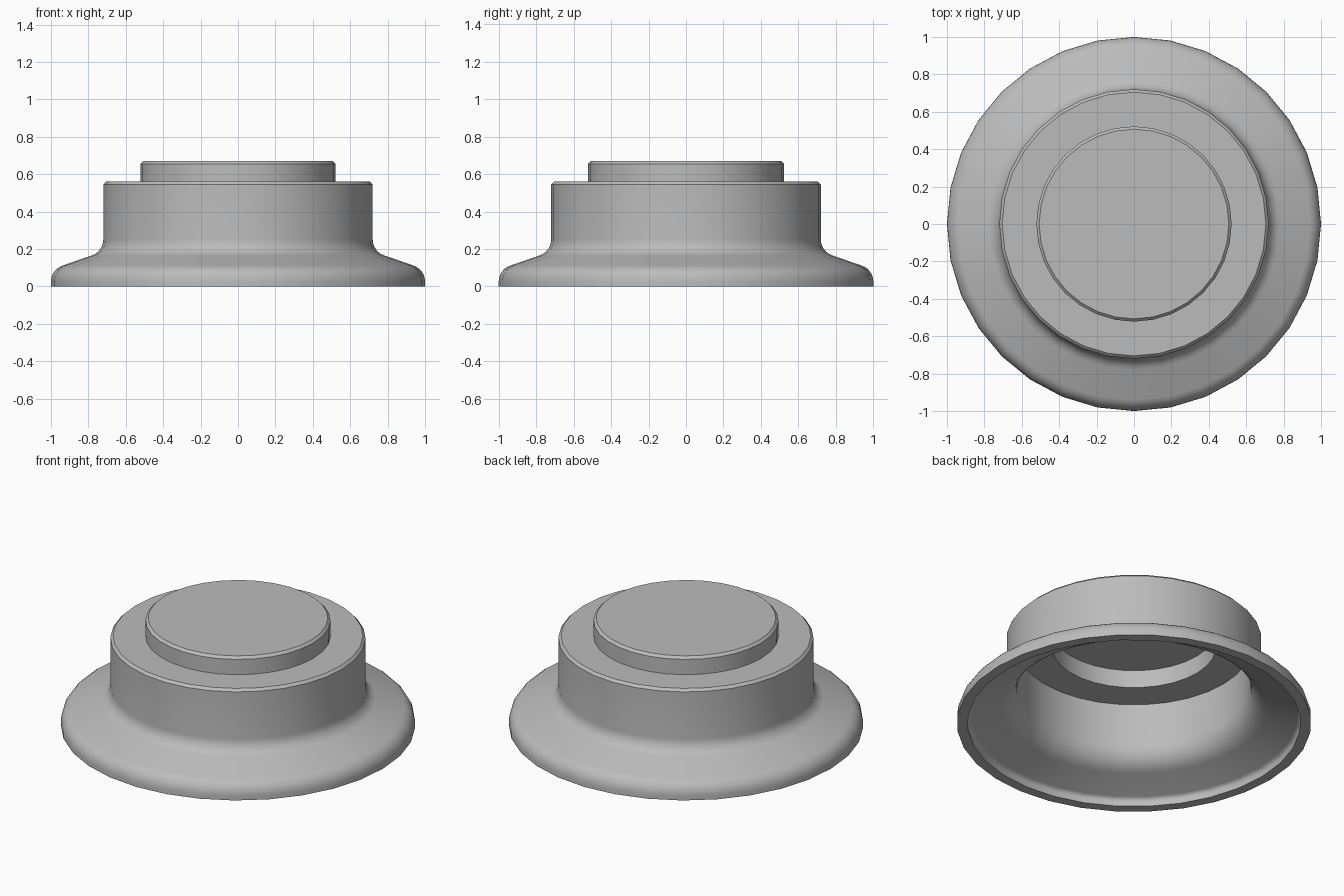
import bpy
import bmesh
import math
from mathutils import Vector

SEGMENTS = 32
old = bpy.data.objects.get("Cube")
if old:
    bpy.data.objects.remove(old, do_unlink=True)

grey = bpy.data.materials.new("plain grey")
grey.use_nodes = True
grey.diffuse_color = (0.5, 0.5, 0.5, 1)
grey.node_tree.nodes["Principled BSDF"].inputs["Base Color"].default_value = (0.5, 0.5, 0.5, 1)


def rounded(path):
    """Turn (radius, height, fillet, steps) corners into a profile; one step is a chamfer."""
    out = []
    for i, (r, z, fillet, steps) in enumerate(path):
        p = Vector((r, z))
        if not fillet:
            out.append(p)
            continue
        a = (Vector(path[i - 1][:2]) - p).normalized()
        b = (Vector(path[i + 1][:2]) - p).normalized()
        half = a.angle(b) / 2
        centre = p + (a + b).normalized() * fillet / math.sin(half)
        start = p + a * fillet / math.tan(half) - centre
        end = p + b * fillet / math.tan(half) - centre
        sweep = start.angle(end)
        for k in range(steps + 1):
            t = k / steps
            out.append(centre + (start * math.sin((1 - t) * sweep)
                                 + end * math.sin(t * sweep)) / math.sin(sweep))
    return out


# Outer skin: flared skirt, barrel and raised cap
outer = [(1, 0, 0, 0), (1, 0.09, 0.09, 6), (0.72, 0.187, 0.09, 6),
         (0.72, 0.56, 0.015, 1), (0.522, 0.56, 0, 0),
         (0.522, 0.67, 0.015, 1), (0, 0.67, 0, 0)]
# Inner skin: same shape, one wall thickness inside
inner = [(0.94, 0, 0, 0), (0.94, 0.045, 0.03, 4), (0.66, 0.145, 0.15, 6),
         (0.66, 0.5, 0, 0), (0.465, 0.5, 0, 0),
         (0.465, 0.61, 0, 0), (0, 0.61, 0, 0)]

# Revolve the wall section into a hollow shell
bm = bmesh.new()
section = rounded(outer)[::-1] + rounded(inner)
verts = [bm.verts.new((p.x, 0, p.y)) for p in section]
edges = [bm.edges.new(pair) for pair in zip(verts, verts[1:])]
bmesh.ops.spin(bm, geom=verts + edges, cent=(0, 0, 0), axis=(0, 0, 1),
               angle=math.tau, steps=SEGMENTS)
bmesh.ops.remove_doubles(bm, verts=bm.verts, dist=0.0005)
bmesh.ops.recalc_face_normals(bm, faces=bm.faces)
mesh = bpy.data.meshes.new("flanged_cap")
bm.to_mesh(mesh)
bm.free()
mesh.materials.append(grey)

shell = bpy.data.objects.new("flanged_cap", mesh)
bpy.context.collection.objects.link(shell)
bpy.context.view_layer.objects.active = shell
shell.select_set(True)
bpy.ops.object.shade_smooth_by_angle(angle=math.radians(30))
